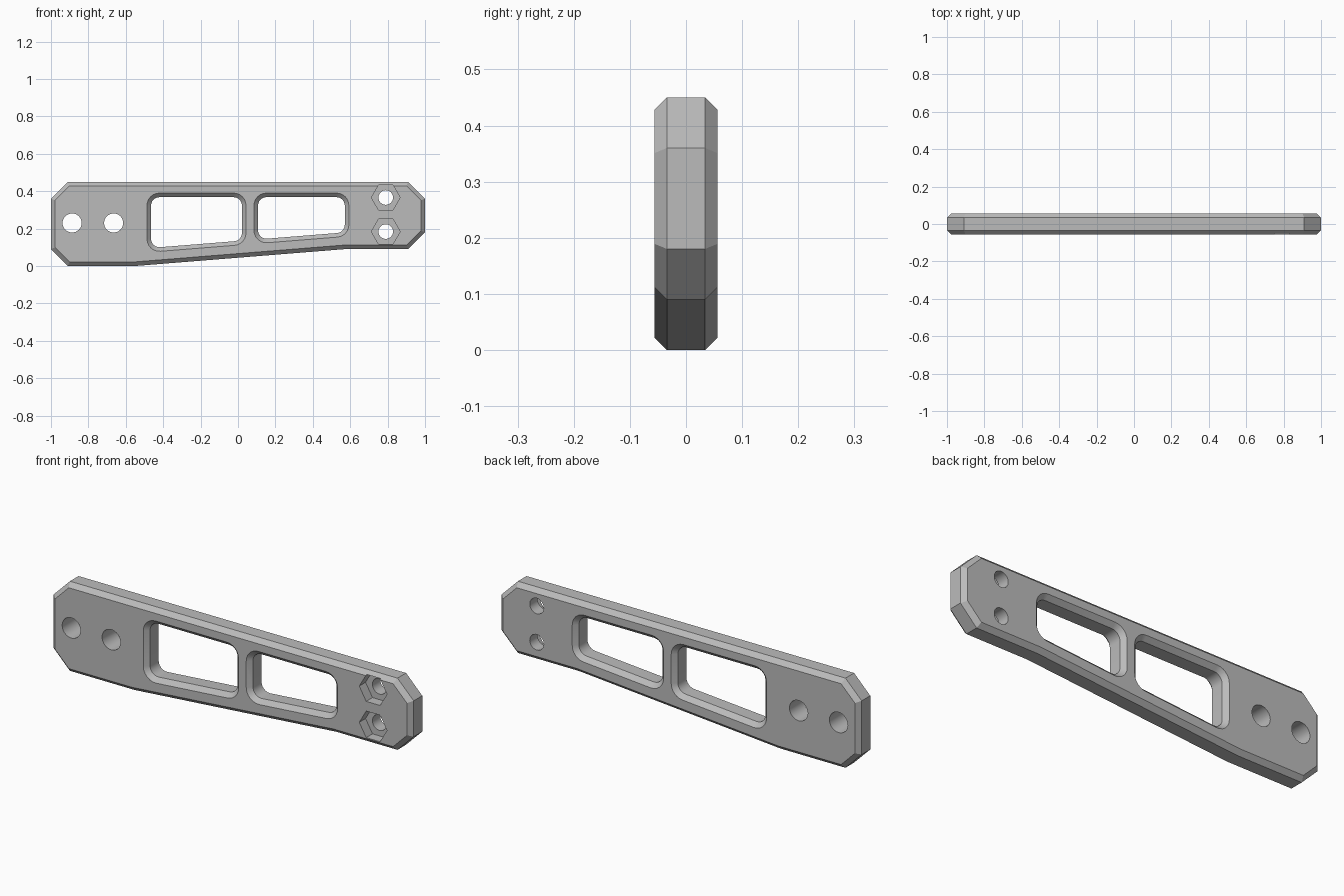
import bpy, bmesh, math
from mathutils import Vector

if "Cube" in bpy.data.objects:
    bpy.data.objects.remove(bpy.data.objects["Cube"], do_unlink=True)

HALF = 0.056      # half thickness of the bar
CHAMFER = 0.022   # edge chamfer on body and windows
SLOPE = 0.08      # rise of the tapered underside

grey = bpy.data.materials.new("plain grey")
grey.use_nodes = True
grey.diffuse_color = (0.5, 0.5, 0.5, 1)
grey.node_tree.nodes["Principled BSDF"].inputs["Base Color"].default_value = (0.5, 0.5, 0.5, 1)


def loft(name, sections, bevel=0):
    """Solid through matching x-z loops, given as (y, points)."""
    bm = bmesh.new()
    loops = [[bm.verts.new((x, y, z)) for x, z in pts] for y, pts in sections]
    for a, b in zip(loops, loops[1:]):
        for i in range(len(a)):
            j = (i + 1) % len(a)
            bm.faces.new((a[i], a[j], b[j], b[i]))
    caps = [bm.faces.new(loops[0]), bm.faces.new(loops[-1])]
    bmesh.ops.recalc_face_normals(bm, faces=bm.faces[:])
    if bevel:
        rim = [e for f in caps for e in f.edges]
        bmesh.ops.bevel(bm, geom=rim, offset=bevel, segments=1, profile=0.5, affect='EDGES')
    mesh = bpy.data.meshes.new(name)
    bm.to_mesh(mesh)
    bm.free()
    mesh.materials.append(grey)
    obj = bpy.data.objects.new(name, mesh)
    bpy.context.collection.objects.link(obj)
    return obj


def ring(x, z, radius, sides):
    turn = math.tau / sides
    return [(x + radius * math.cos(i * turn), z + radius * math.sin(i * turn)) for i in range(sides)]


def rounded(centres, radius, steps=6):
    """Counter-clockwise outline swept around the corner centres."""
    pts = []
    for i, c in enumerate(centres):
        before = c - centres[i - 1]
        after = centres[(i + 1) % len(centres)] - c
        start = math.atan2(-before.x, before.y)
        sweep = (math.atan2(-after.x, after.y) - start) % math.tau
        for k in range(steps + 1):
            a = start + sweep * k / steps
            pts.append((c.x + radius * math.cos(a), c.y + radius * math.sin(a)))
    return pts


def window_cutter(left, right, top, radius=0.045):
    """Rounded opening, flared through both faces of the bar."""
    x0, x1 = left + radius, right - radius
    low0, low1 = (0.134 + SLOPE * x + radius for x in (x0, x1))
    high = top - radius
    centres = [Vector(p) for p in ((x0, low0), (x1, low1), (x1, high), (x0, high))]
    over = 0.01
    flat = HALF - CHAMFER
    levels = [(-HALF - over, CHAMFER + over), (-flat, 0), (flat, 0), (HALF + over, CHAMFER + over)]
    return loft("window_cutter", [(y, rounded(centres, radius + grow)) for y, grow in levels])


def hole_cutter(x, z, radius, sides=32, back=0.1):
    shape = ring(x, z, radius, sides)
    return loft("hole_cutter", [(-0.1, shape), (back, shape)])


# Tapered bar with clipped corners
outline = [(-1, 0.09), (-0.91, 0), (-0.55, 0), (0.57, 0.09), (0.91, 0.09),
           (1, 0.18), (1, 0.36), (0.91, 0.45), (-0.91, 0.45), (-1, 0.36)]
bar = loft("mounting_bar", [(-HALF, outline), (HALF, outline)], CHAMFER)

# Two chamfered windows
cutters = [window_cutter(-0.465, 0.021, 0.368), window_cutter(0.107, 0.571, 0.368)]

# Plain bolt holes
for x in (-0.887, -0.665):
    cutters.append(hole_cutter(x, 0.23, 0.051))

# Bolt holes with hexagonal nut pockets on the front
for z in (0.366, 0.184):
    cutters.append(hole_cutter(0.79, z, 0.039))
    cutters.append(hole_cutter(0.79, z, 0.077, sides=6, back=-0.006))

# Cut all openings
bpy.context.view_layer.objects.active = bar
bar.select_set(True)
for cutter in cutters:
    cutter.hide_render = True
    mod = bar.modifiers.new("cut", 'BOOLEAN')
    mod.operation = 'DIFFERENCE'
    mod.solver = 'EXACT'
    mod.object = cutter
    bpy.ops.object.modifier_apply(modifier=mod.name)
    bpy.data.objects.remove(cutter, do_unlink=True)

bpy.ops.object.shade_smooth_by_angle(angle=math.radians(30))
